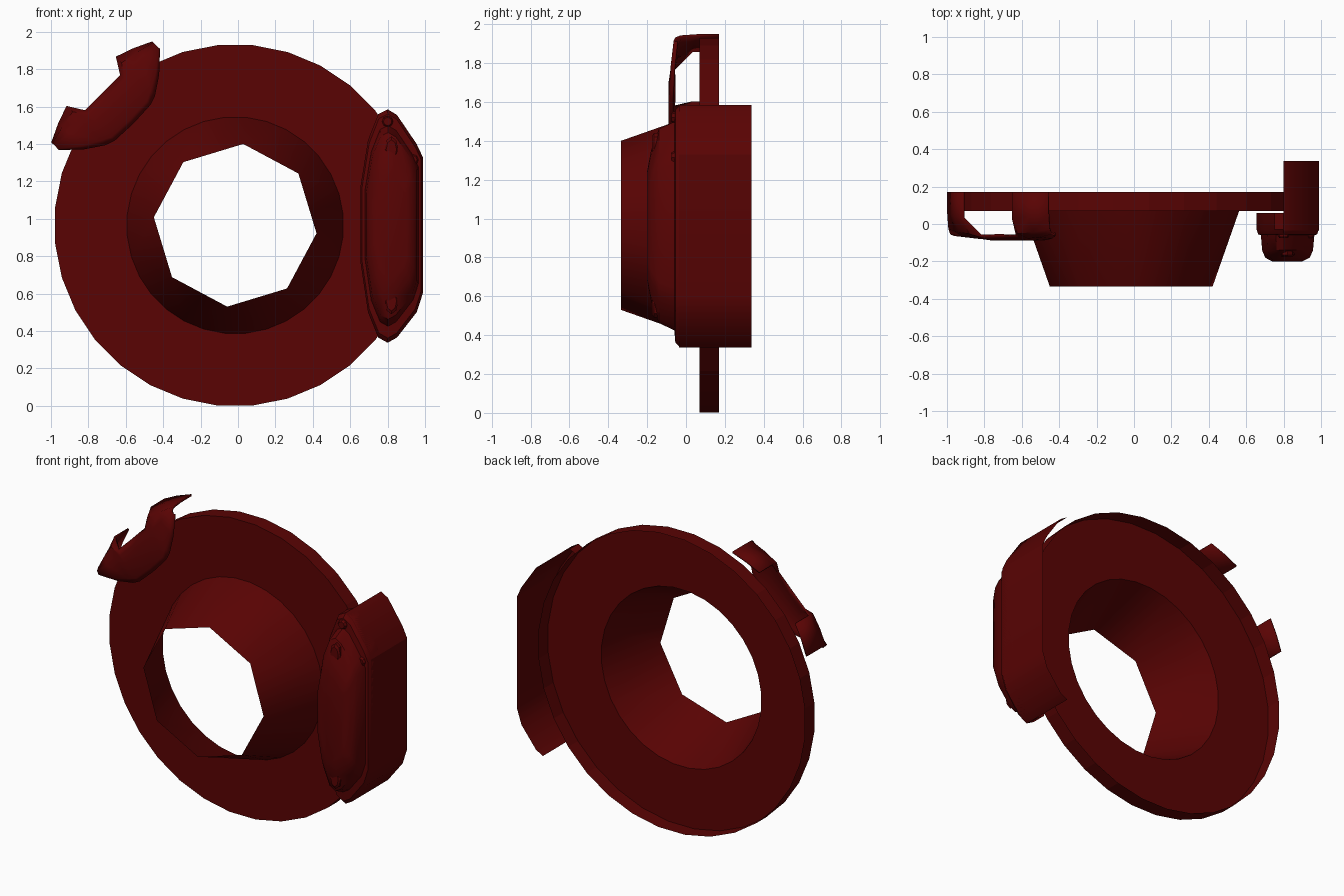
import bpy, bmesh
from math import cos, sin, pi, radians

if "Cube" in bpy.data.objects:
    bpy.data.objects.remove(bpy.data.objects["Cube"])

CX, CZ = -0.015, 0.965          # disc axis
red = bpy.data.materials.new("dark_red")
red.diffuse_color = (0.1, 0.001, 0.001, 1)
red.use_nodes = True
red.node_tree.nodes["Principled BSDF"].inputs["Base Color"].default_value = red.diffuse_color


def make(name, verts, faces, thick=0, angle=30):
    me = bpy.data.meshes.new(name)
    me.from_pydata(verts, [], faces)
    bm = bmesh.new()
    bm.from_mesh(me)
    bmesh.ops.remove_doubles(bm, verts=bm.verts, dist=0.0005)
    bmesh.ops.recalc_face_normals(bm, faces=bm.faces)
    bm.to_mesh(me)
    bm.free()
    ob = bpy.data.objects.new(name, me)
    bpy.context.collection.objects.link(ob)
    me.materials.append(red)
    if thick:
        m = ob.modifiers.new("thickness", 'SOLIDIFY')
        m.thickness, m.offset = thick, 0
    bpy.ops.object.select_all(action='DESELECT')
    bpy.context.view_layer.objects.active = ob
    ob.select_set(True)
    bpy.ops.object.shade_smooth_by_angle(angle=radians(angle))
    return ob


def circle(r, y, n):
    off = pi / 32               # flat edge at the bottom
    return [(CX + r * cos(2 * pi * i / n - off), y, CZ + r * sin(2 * pi * i / n - off)) for i in range(n)]


def loft(rings, closed=True):
    n = len(rings[0])
    verts = [p for r in rings for p in r]
    faces = []
    for k in range(len(rings) - 1):
        a, b = k * n, (k + 1) * n
        for i in range(n if closed else n - 1):
            j = (i + 1) % n
            faces.append((a + i, a + j, b + j, b + i))
    return verts, faces


# Friction disc: front annulus with a rim wall, open at the back
make("brake_disc", *loft([circle(0.58, 0.07, 32), circle(0.968, 0.07, 32), circle(0.968, 0.17, 32)]), angle=5)

# Open hub cone: 32-sided root narrowing to an octagonal mouth
verts = circle(0.58, 0.07, 32) + circle(0.437, -0.335, 8)
faces = []
for i in range(8):
    for k in range(-2, 2):
        faces.append(((4 * i + k) % 32, (4 * i + k + 1) % 32, 32 + i))
    faces.append((32 + i, (4 * i + 2) % 32, 32 + (i + 1) % 8))
make("hub_cone", verts, faces, angle=40)

# Caliper bridge: thin shell wrapped over the disc edge
side = [(0.80, 1.585), (0.85, 1.555), (0.955, 1.40), (0.988, 1.33), (0.988, 0.60),
        (0.955, 0.50), (0.85, 0.365), (0.80, 0.337)]
make("caliper_bridge", *loft([[(x, y, z) for x, z in side] for y in (-0.035, 0.337)], closed=False), angle=25)

# Caliper front: oval housing bulging outward
oval = side + [(0.75, 0.365), (0.695, 0.50), (0.656, 0.76), (0.656, 1.18), (0.695, 1.42), (0.75, 1.56)]


def oval_ring(sx, sz, y):
    return [(0.817 + (x - 0.817) * sx, y, 0.965 + (z - 0.965) * sz) for x, z in oval]


rings = [oval_ring(*r) for r in ((1, 1, 0.06), (1, 1, -0.03), (0.95, 0.96, -0.055), (0.86, 0.86, -0.06),
                                 (0.82, 0.80, -0.14), (0.72, 0.62, -0.18), (0.48, 0.45, -0.20))]
verts, faces = loft(rings)
make("caliper_housing", verts, faces + [tuple(range(84, 98))], angle=40)


# Bolts and locating pins on the housing
def peg(name, x, z, r, y0, y1, stretch=1):
    n = 8
    verts, faces = loft([[(x + s * r * cos(2 * pi * i / n), y, z + s * r * stretch * sin(2 * pi * i / n))
                          for i in range(n)] for y, s in ((y1, 1), (y0 + 0.01, 1), (y0, 0.75))])
    make(name, verts, faces + [tuple(range(2 * n, 3 * n))])


peg("bolt_top", 0.80, 1.52, 0.03, -0.075, -0.03)
peg("bolt_side", 0.935, 1.315, 0.03, -0.075, -0.03)
for name, z in (("pin_upper", 1.37), ("pin_lower", 0.56)):
    peg(name, 0.82, z, 0.037, -0.175, -0.06, 1.9)


# Rim clip: plate with two arms hooking over the disc edge (u = radial, v = sideways)
def clip(u, v, y):
    s = 0.5 ** 0.5
    return (CX + s * (v - u), y, CZ + s * (u + v))


# stations across half the width: v, inner u, outer u, end is arm, bend-back of the plate
half = [(0.0, 0.772, 1.0, 0, 0), (0.135, 0.778, 1.0, 0, 0), (0.185, 0.795, 1.083, 1, 0.003),
        (0.28, 0.86, 1.05, 1, 0.01), (0.38, 0.955, 1.003, 1, 0.025)]
verts, faces = [], []
for sgn in (1, -1):
    base = len(verts)
    for v, ui, uo, arm, back in half:
        ys = (-0.07, -0.083, -0.075, -0.05, 0.03) if arm else (-0.07, -0.083, -0.083, -0.075, -0.06)
        for f, y in zip((0, 0.12, 0.6, 0.85, 1), ys):
            verts.append(clip(ui + (uo - ui) * f, sgn * v, y + back))
    for a in range(len(half) - 1):
        for k in range(4):
            p = base + a * 5 + k
            faces.append((p, p + 1, p + 6, p + 5))
    # hooked arm reaching back past the rim
    b = len(verts)
    for v, ui, uo, arm, back in half[2:]:
        verts.append(clip(uo, sgn * v, 0.17))
    for k in range(2):
        p = base + (2 + k) * 5 + 4
        faces.append((p, b + k, b + k + 1, p + 5))
make("rim_clip", verts, faces, thick=0.012, angle=40)
